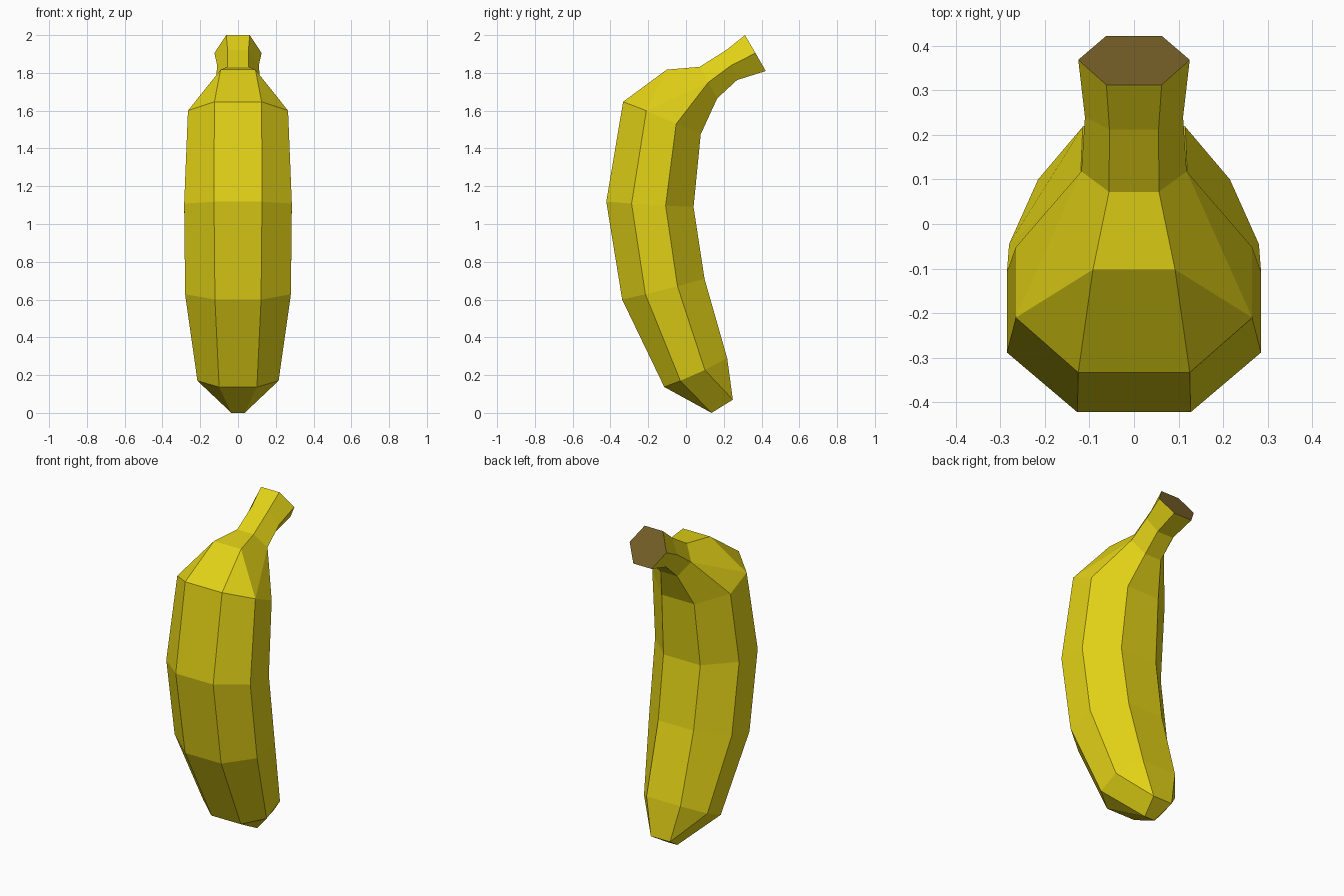
import bpy, bmesh

if "Cube" in bpy.data.objects:
    bpy.data.objects.remove(bpy.data.objects["Cube"])


def material(name, colour):
    m = bpy.data.materials.new(name)
    m.diffuse_color = (*colour, 1)
    m.use_nodes = True
    m.node_tree.nodes["Principled BSDF"].inputs["Base Color"].default_value = m.diffuse_color
    return m


# Half cross-sections (x, y, z), front to back, from the tip up to the stem end
tip_front, tip_back = (.035, .135, 0), (.065, .248, .07)
shoulder = [(.125, -.333, 1.647), (.265, -.21, 1.6), (.265, -.052, 1.53), (.11, .078, 1.475)]


def stem(top, side, bottom):
    return [top, side, side, bottom]


rings = [
    [tip_front, tip_front, tip_back, tip_back],
    [(.10, -.115, .137), (.215, -.03, .17), (.215, .10, .227), (.115, .218, .29)],
    [(.122, -.338, .60), (.28, -.215, .628), (.28, -.045, .67), (.12, .098, .71)],
    [(.127, -.422, 1.118), (.285, -.288, 1.108), (.285, -.108, 1.097), (.125, .04, 1.09)],
    shoulder,
    [(.092, -.102, 1.817)] + shoulder[1:],
    stem((.056, .072, 1.832), (.118, .118, 1.75), (.056, .165, 1.665)),
    stem((.055, .212, 1.92), (.11, .24, 1.84), (.055, .27, 1.762)),
    stem((.062, .312, 2.0), (.125, .368, 1.905), (.062, .422, 1.81)),
]

# Loft the mirrored rings; repeated points collapse into triangles
bm = bmesh.new()
cache = {}


def vert(p):
    if p not in cache:
        cache[p] = bm.verts.new(p)
    return cache[p]


def add_face(points, mat=0):
    unique = list(dict.fromkeys(points))
    if len(unique) > 2:
        bm.faces.new([vert(p) for p in unique]).material_index = mat


loops = [r + [(-x, y, z) for x, y, z in reversed(r)] for r in rings]
for a, b in zip(loops, loops[1:]):
    for i in range(8):
        j = (i + 1) % 8
        add_face([a[i], a[j], b[j], b[i]])

# Blossom tip and cut stem end
add_face(loops[0][::-1])
add_face(loops[-1], 1)
bmesh.ops.recalc_face_normals(bm, faces=bm.faces[:])

mesh = bpy.data.meshes.new("banana")
bm.to_mesh(mesh)
bm.free()
mesh.materials.append(material("yellow peel", (.76, .64, .008)))
mesh.materials.append(material("brown stem end", (.19, .122, .022)))
bpy.context.collection.objects.link(bpy.data.objects.new("banana", mesh))
